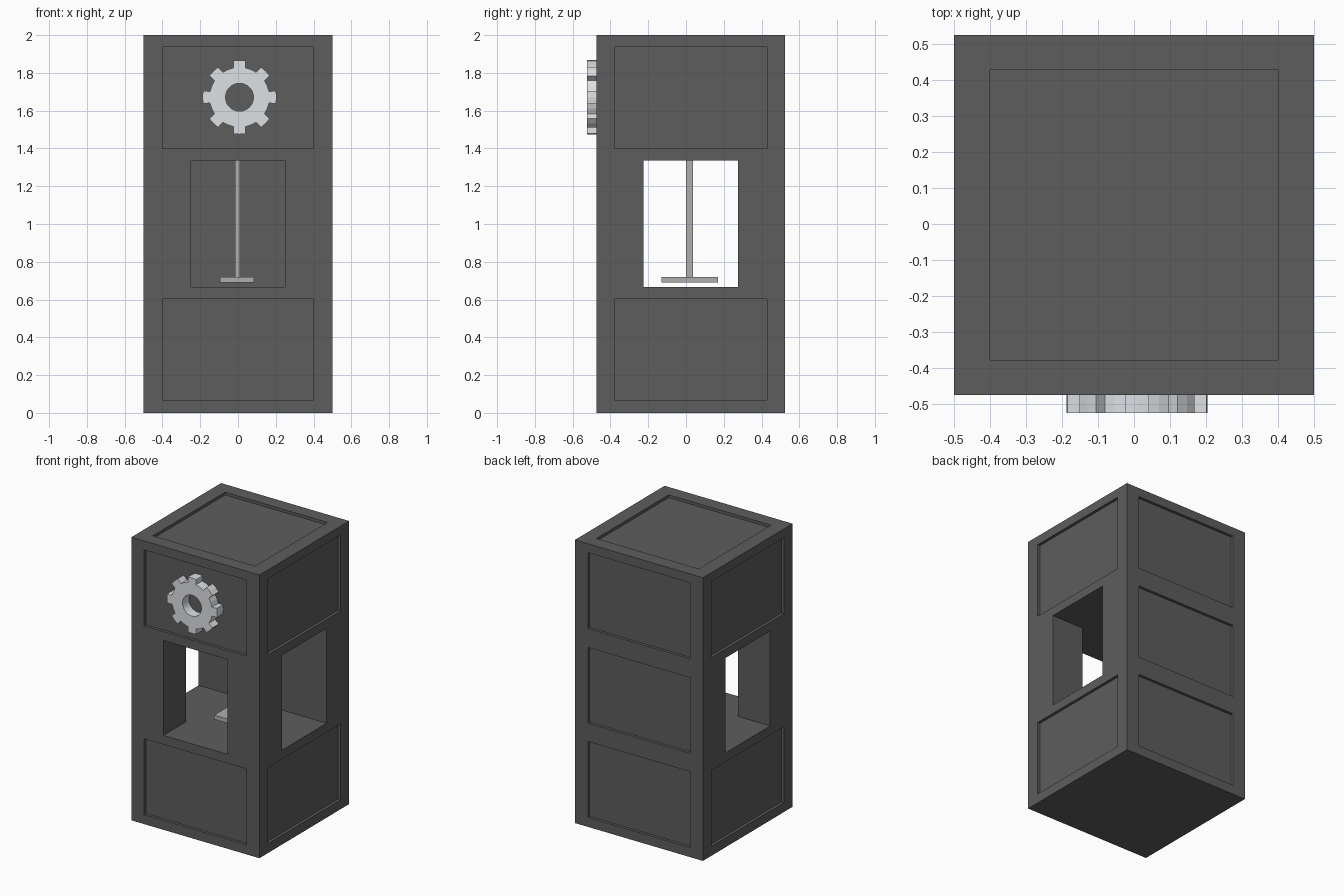
import bpy, bmesh
from math import sin, cos, pi, asin
from mathutils import Vector

if "Cube" in bpy.data.objects:
    bpy.data.objects.remove(bpy.data.objects["Cube"])

CY = 0.025                      # centre of the tower in y
INSET = 0.02                    # depth of the recessed panels


def material(name, rgb):
    m = bpy.data.materials.new(name)
    m.diffuse_color = (*rgb, 1)
    m.use_nodes = True
    m.node_tree.nodes["Principled BSDF"].inputs["Base Color"].default_value = m.diffuse_color
    return m


def add_box(bm, lo, hi):
    lo, hi = Vector(lo), Vector(hi)
    verts = bmesh.ops.create_cube(bm, size=1)["verts"]
    bmesh.ops.scale(bm, vec=hi - lo, verts=verts)
    bmesh.ops.translate(bm, vec=(lo + hi) / 2, verts=verts)


def add_prism(bm, points, z0, z1):
    face = bm.faces.new([bm.verts.new((x, y, z0)) for x, y in points])
    new = bmesh.ops.extrude_face_region(bm, geom=[face])["geom"]
    bmesh.ops.translate(bm, vec=(0, 0, z1 - z0),
                        verts=[v for v in new if isinstance(v, bmesh.types.BMVert)])


def finish(name, bm, mat=None):
    bmesh.ops.recalc_face_normals(bm, faces=bm.faces)
    me = bpy.data.meshes.new(name)
    bm.to_mesh(me)
    bm.free()
    ob = bpy.data.objects.new(name, me)
    bpy.context.collection.objects.link(ob)
    if mat:
        me.materials.append(mat)
    return ob


dark = material("dark_casing", (0.11, 0.11, 0.112))
light = material("light_metal", (0.72, 0.75, 0.78))
steel = material("steel", (0.43, 0.43, 0.43))

# Tower casing
bm = bmesh.new()
add_box(bm, (-0.5, CY - 0.5, 0), (0.5, CY + 0.5, 2))
casing = finish("casing", bm, dark)

# Cutter: recessed panels on all sides and the top
bm = bmesh.new()
low, mid, high = (0.067, 0.603), (0.733, 1.267), (1.4, 1.937)
a, b = 0.5 - INSET, 0.6
for z0, z1 in (low, high):
    add_box(bm, (-0.4, CY - b, z0), (0.4, CY - a, z1))
    for x0, x1 in ((-b, -a), (a, b)):
        add_box(bm, (x0, CY - 0.403, z0), (x1, CY + 0.403, z1))
for z0, z1 in (low, mid, high):
    add_box(bm, (-0.4, CY + a, z0), (0.4, CY + b, z1))
add_box(bm, (-0.4, CY - 0.403, 2 - INSET), (0.4, CY + 0.403, 2.1))

# Cutter: T-shaped chamber open to the front, left and right
right = [(0.25, -b), (0.25, -0.25), (b, -0.25), (b, 0.25)]
outline = right + [(-x, y) for x, y in reversed(right)]
add_prism(bm, [(x, y + CY) for x, y in outline], 0.667, 1.337)
cutter = finish("recess_cutter", bm)
cutter.hide_render = True
cutter.hide_set(True)
mod = casing.modifiers.new("recesses", "BOOLEAN")
mod.operation, mod.solver, mod.object = "DIFFERENCE", "EXACT", cutter

# Press inside the chamber: rod and foot plate
bm = bmesh.new()
add_box(bm, (-0.016, 0.001, 0.72), (0.011, 0.038, 1.337))
finish("press_rod", bm, steel)
bm = bmesh.new()
add_box(bm, (-0.095, -0.13, 0.69), (0.085, 0.17, 0.72))
finish("press_plate", bm, steel)

# Gear on the front: 8 teeth on a 32-sided ring
R_HOLE, R_ROOT, R_TIP = 0.074, 0.159, 0.196
GX, GZ, GY0, GY1 = 0.008, 1.671, -0.525, CY - a
bm = bmesh.new()
rings = []
for i in range(32):
    t, k = i * pi / 16, i % 4
    outer = [(R_ROOT, t)]
    if k == 3:                  # tooth starts
        outer.append((R_TIP, t + pi / 16 - asin(0.033 / R_TIP)))
    elif k == 0:                # tooth tip
        outer = [(R_TIP, t)]
    elif k == 1:                # tooth ends
        outer.insert(0, (R_TIP, t - pi / 16 + asin(0.033 / R_TIP)))
    rings.append((t, outer))


def vert(r, t, y):
    return bm.verts.new((GX + r * cos(t), y, GZ + r * sin(t)))


layers = []
for y in (GY0, GY1):
    layers.append([(vert(R_HOLE, t, y), [vert(r, u, y) for r, u in o]) for t, o in rings])
for L in layers:
    for i in range(32):
        (h0, o0), (h1, o1) = L[i], L[(i + 1) % 32]
        chain = o0 + o1[:1]
        if i % 4 == 1:          # start from the root vertex after a tooth
            chain = [o0[-1], o1[0]]
        elif i % 4 == 0:        # include the tip corner and root vertex
            chain = o0 + o1
        bm.faces.new([h0] + chain + [h1])
for i in range(32):
    j = (i + 1) % 32
    bm.faces.new([layers[0][i][0], layers[0][j][0], layers[1][j][0], layers[1][i][0]])
rims = [[v for _, o in L for v in o] for L in layers]
n = len(rims[0])
for i in range(n):
    j = (i + 1) % n
    bm.faces.new([rims[0][i], rims[0][j], rims[1][j], rims[1][i]])
finish("gear", bm, light)
